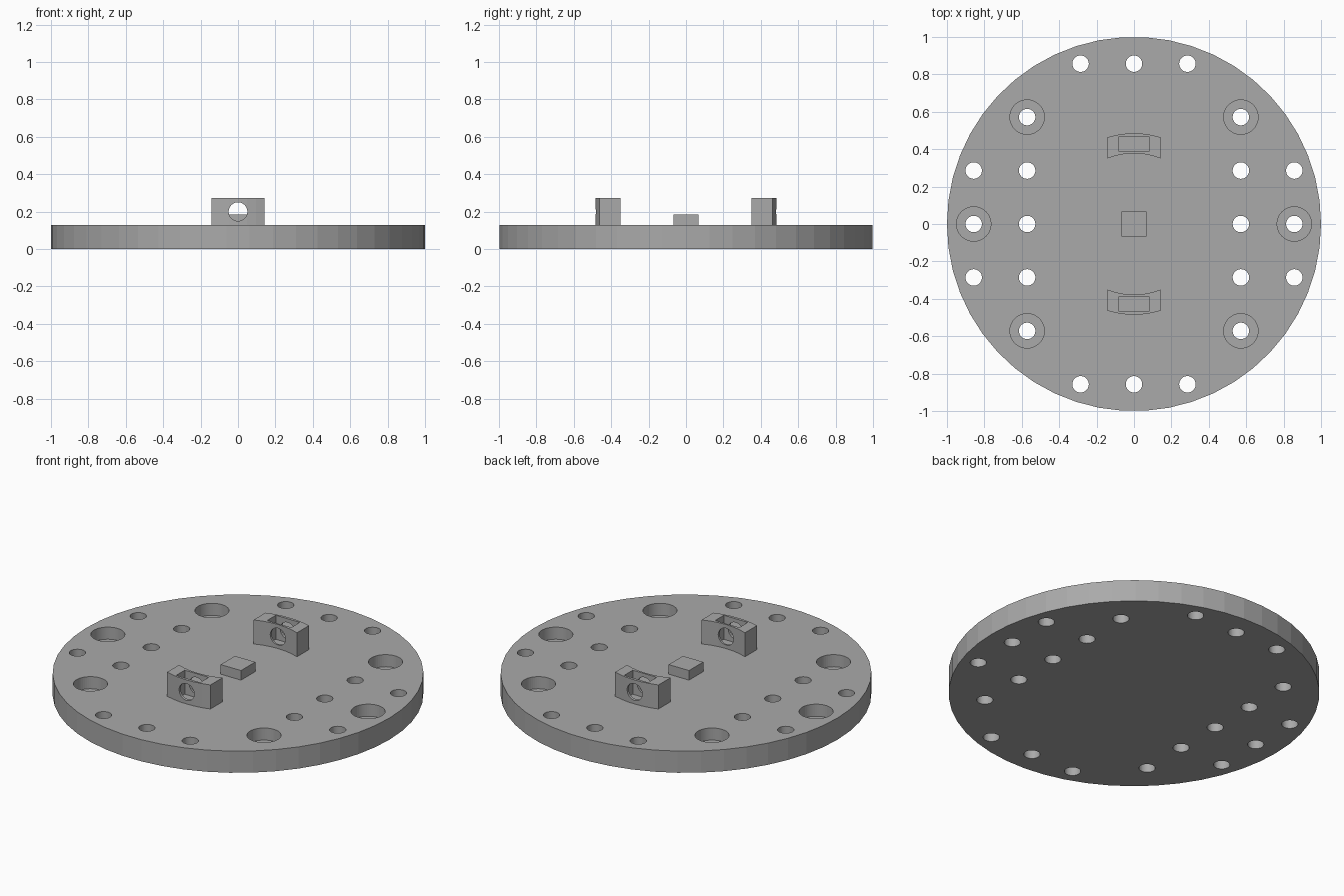
import bpy, bmesh, math
from mathutils import Matrix

if "Cube" in bpy.data.objects:
    bpy.data.objects.remove(bpy.data.objects["Cube"])

PITCH = 2 / 7          # spacing of the hole grid
TOP = 0.129            # upper face of the disc
SIDES = 50

grey = bpy.data.materials.new("plain grey")
grey.use_nodes = True
colour = (0.4, 0.4, 0.4, 1)
grey.diffuse_color = colour
grey.node_tree.nodes["Principled BSDF"].inputs["Base Color"].default_value = colour


def make_object(name, bm):
    bmesh.ops.recalc_face_normals(bm, faces=bm.faces)
    mesh = bpy.data.meshes.new(name)
    bm.to_mesh(mesh)
    bm.free()
    mesh.materials.append(grey)
    obj = bpy.data.objects.new(name, mesh)
    bpy.context.collection.objects.link(obj)
    return obj


def add_cylinder(bm, x, y, radius, z0, z1):
    bmesh.ops.create_cone(bm, cap_ends=True, segments=SIDES, radius1=radius, radius2=radius,
                          depth=z1 - z0, matrix=Matrix.Translation((x, y, (z0 + z1) / 2))
                          @ Matrix.Rotation(math.pi / 2, 4, "Z"))


def box(name, size, centre):
    bm = bmesh.new()
    bmesh.ops.create_cube(bm, size=1, matrix=Matrix.Translation(centre) @ Matrix.Diagonal((*size, 1)))
    return make_object(name, bm)


def cut(obj, cutter):
    cutter.hide_render = True
    mod = obj.modifiers.new("cut", "BOOLEAN")
    mod.operation, mod.solver, mod.object = "DIFFERENCE", "EXACT", cutter
    bpy.context.view_layer.objects.active = obj
    bpy.ops.object.modifier_apply(modifier=mod.name)
    bpy.data.objects.remove(cutter)


# Disc
bm = bmesh.new()
add_cylinder(bm, 0, 0, 1, 0, TOP)
disc = make_object("base_disc", bm)

# Grid positions, in steps of the pitch
sunk = [(sx * 2, sy * 2) for sx in (-1, 1) for sy in (-1, 1)] + [(-3, 0), (3, 0)]
plain = [(i, s * 3) for i in (-1, 0, 1) for s in (-1, 1)]
plain += [(s * 2, i) for i in (-1, 0, 1) for s in (-1, 1)]
plain += [(s * 3, i) for i in (-1, 1) for s in (-1, 1)]

# Through holes and wide recesses for screw heads
for places, radius, z0 in ((plain + sunk, 0.044, -0.1), (sunk, 0.092, 0.057)):
    bm = bmesh.new()
    for i, j in places:
        add_cylinder(bm, i * PITCH, j * PITCH, radius, z0, 0.3)
    cut(disc, make_object("hole_cutter", bm))


# Curved lugs with a nut slot and a cross hole
def lug(name, side):
    half, steps = 0.143, 6
    xs = [-half + 2 * half * k / steps for k in range(steps + 1)]
    outline = [(x, math.sqrt(0.485 ** 2 - x * x)) for x in xs]
    outline += [(x, math.sqrt(0.378 ** 2 - x * x)) for x in reversed(xs)]
    bm = bmesh.new()
    face = bm.faces.new([bm.verts.new((x, side * y, TOP)) for x, y in outline])
    up = bmesh.ops.extrude_face_region(bm, geom=[face])["geom"]
    bmesh.ops.translate(bm, vec=(0, 0, 0.143), verts=[v for v in up if isinstance(v, bmesh.types.BMVert)])
    obj = make_object(name, bm)
    cut(obj, box("slot_cutter", (0.158, 0.08, 0.4), (0, side * 0.428, 0.2)))
    bm = bmesh.new()
    bmesh.ops.create_cone(bm, cap_ends=True, segments=SIDES, radius1=0.05, radius2=0.05, depth=0.4,
                          matrix=Matrix.Translation((0, side * 0.428, 0.2))
                          @ Matrix.Rotation(math.pi / 2, 4, "X"))
    cut(obj, make_object("cross_hole_cutter", bm))


lug("front_lug", -1)
lug("back_lug", 1)

# Centre block
box("centre_block", (0.134, 0.134, 0.057), (0, 0, TOP + 0.0285))
